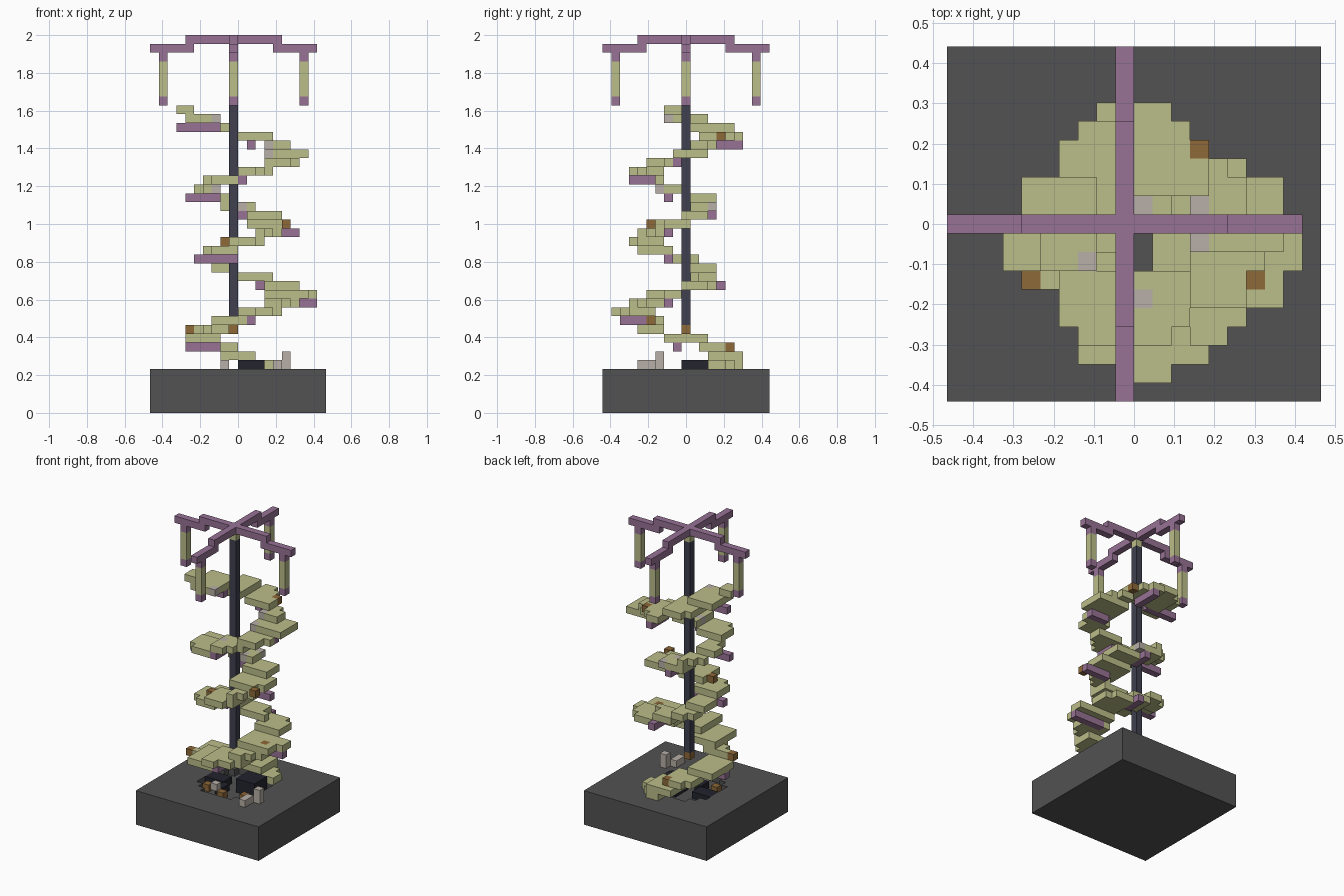
import bpy, bmesh
from mathutils import Vector

cube = bpy.data.objects.get("Cube")
if cube:
    bpy.data.objects.remove(cube, do_unlink=True)

U = 2 / 43            # edge length of one block
grid = {}             # (a, b, k) -> part name


def fill(part, a0, a1, b0, b1, k0, k1=None):
    for a in range(a0, a1 + 1):
        for b in range(b0, b1 + 1):
            for k in range(k0, (k0 if k1 is None else k1) + 1):
                grid[a, b, k] = part


def material(name, rgb):
    m = bpy.data.materials.new(name)
    m.use_nodes = True
    m.diffuse_color = (*rgb, 1)
    m.node_tree.nodes["Principled BSDF"].inputs["Base Color"].default_value = (*rgb, 1)
    return m


# Ground slab with a shallow round pit
fill("ground_slab", -10, 9, -9, 9, 0, 4)
for a in range(-6, 5):
    for b in range(-5, 6):
        if (a + 1) ** 2 + b * b < 24:
            del grid[a, b, 4]
fill("dark_rocks", -2, -2, -2, -1, 4)
fill("dark_rocks", 0, 2, 0, 2, 4, 5)
fill("dark_rocks", -5, -3, 0, 1, 4)

# Stair treads: one footprint per layer, climbing around the pole
treads = [
    (0, 3, 3, 6), (-2, 1, 3, 6), (-4, -1, 2, 5), (-6, -3, -2, 2), (-5, -2, -5, -3),
    (-3, 0, -7, -3), (0, 4, -8, -4), (3, 7, -6, -2), (3, 8, -4, -1), (3, 6, 0, 3),
    (0, 3, 1, 3), (-3, -1, 1, 3), (-4, -2, -1, 1), (-4, -1, -5, -2), (-1, 2, -6, -3),
    (2, 5, -5, -3), (1, 5, -3, 0), (1, 4, 0, 2), (-2, 1, 1, 3), (-4, -2, 1, 3),
    (-5, -3, -3, 0), (-4, -1, -6, -3), (0, 3, -6, -3), (3, 6, -4, -2), (3, 7, -1, 2),
    (3, 5, 1, 3), (0, 3, 2, 6), (-4, -1, 1, 5), (-6, -3, -2, 2), (-7, -6, -2, -1)]
for k, (a0, a1, b0, b1) in enumerate(treads, start=5):
    reach = max(abs(a0 + 1), abs(a1 + 1), abs(b0), abs(b1)) + 0.4
    for a in range(a0, a1 + 1):
        for b in range(b0, b1 + 1):
            if (a + 1) ** 2 + b * b <= reach * reach:
                grid[a, b, k] = "stair_treads"

# Support beams under the treads
for a0, a1, b0, b1, k in [
        (-6, -3, -1, -1, 7), (1, 1, -7, -5, 10), (4, 8, -2, -2, 12), (2, 2, 2, 4, 14),
        (-5, -1, -2, -2, 17), (3, 6, -2, -2, 20), (0, 0, 1, 3, 22), (-6, -3, -2, -2, 24),
        (0, 0, -6, -4, 26), (4, 6, -1, -1, 28), (1, 1, 3, 6, 30), (-7, -3, 0, 0, 32)]:
    fill("support_beams", a0, a1, b0, b1, k)

# Wooden crates and loose stones
for a, b, k in [(-1, 5, 7), (-6, -3, 9), (1, -4, 10), (6, -3, 13), (-2, -4, 19),
                (5, -4, 21), (3, 4, 31), (-1, -3, 4), (-4, -2, 4), (2, -2, 4)]:
    fill("wood_blocks", a, a, b, b, k)
for a, b, k in [(-2, -3, 5), (4, -5, 5), (4, -4, 5), (5, -3, 5), (5, -3, 6), (0, -4, 27),
                (3, -1, 29), (3, 1, 30), (1, 3, 23), (0, 1, 23), (-3, -3, 25), (-3, -2, 33)]:
    fill("loose_stones", a, a, b, b, k)

# Central pole
fill("wood_blocks", -1, -1, 0, 0, 9)
fill("pole", -1, -1, 0, 0, 10, 40)
fill("hanging_posts", -1, -1, 0, 0, 41)

# Cross arms with hanging posts, repeated in four directions
for dx, dy in ((1, 0), (-1, 0), (0, 1), (0, -1)):
    for r in range(10):
        if r <= 5:
            grid[dx * r - 1, dy * r, 42] = "cross_arms"
        if r >= 5:
            grid[dx * r - 1, dy * r, 41] = "cross_arms"
    for k in range(35, 41):
        grid[dx * 8 - 1, dy * 8, k] = "cross_arms" if k in (35, 40) else "hanging_posts"

# Colours
tan = material("pale_olive", (0.50, 0.51, 0.25))
purple = material("dusty_purple", (0.31, 0.17, 0.30))
colours = {
    "ground_slab": material("charcoal", (0.084, 0.084, 0.084)),
    "dark_rocks": material("black_blue", (0.016, 0.017, 0.026)),
    "pole": material("slate", (0.05, 0.052, 0.078)),
    "wood_blocks": material("wood_brown", (0.27, 0.14, 0.04)),
    "loose_stones": material("stone_grey", (0.48, 0.43, 0.39)),
    "stair_treads": tan, "hanging_posts": tan,
    "support_beams": purple, "cross_arms": purple}

# Outer skin of each part's blocks
AXES = [Vector(v) for v in ((1, 0, 0), (0, 1, 0), (0, 0, 1))]
for part, mat in colours.items():
    bm = bmesh.new()
    for cell, name in grid.items():
        if name != part:
            continue
        centre = Vector((cell[0] + 0.5, cell[1], cell[2] + 0.5))
        for i in range(3):
            for s in (1, -1):
                n = AXES[i] * s
                near = tuple(int(c + d) for c, d in zip(cell, n))
                if grid.get(near) == part:
                    continue
                u, v = AXES[(i + 1) % 3] * s, AXES[(i + 2) % 3]
                quad = [n - u - v, n + u - v, n + u + v, n - u + v]
                bm.faces.new([bm.verts.new((centre + q / 2) * U) for q in quad])
    bmesh.ops.remove_doubles(bm, verts=bm.verts, dist=U / 100)
    mesh = bpy.data.meshes.new(part)
    bm.to_mesh(mesh)
    bm.free()
    mesh.materials.append(mat)
    bpy.context.collection.objects.link(bpy.data.objects.new(part, mesh))
